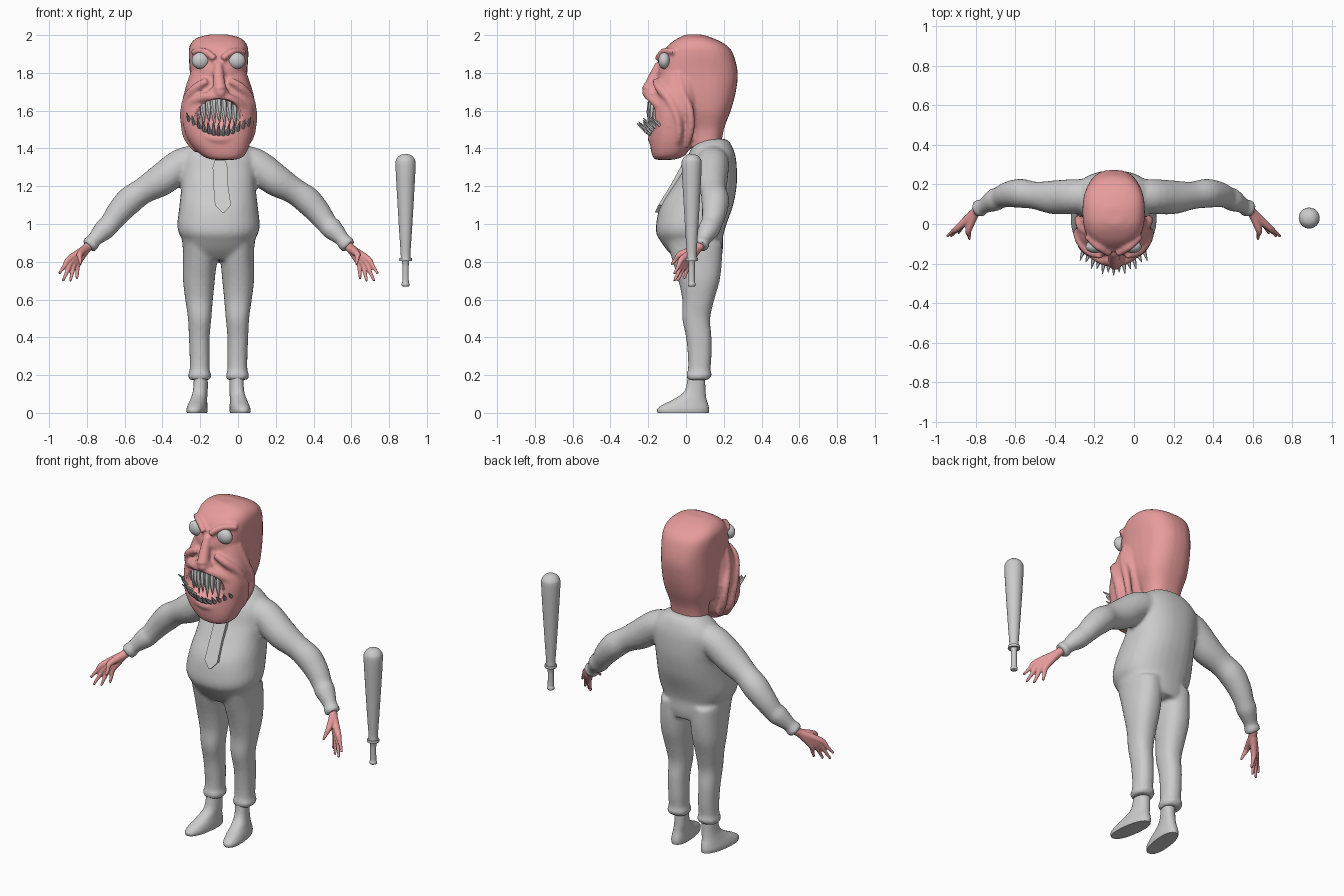
import bpy, bmesh, math
from mathutils import Vector, Matrix

if "Cube" in bpy.data.objects:
    bpy.data.objects.remove(bpy.data.objects["Cube"])

CX = -0.103  # figure's mirror axis


def resample(rows, k=4):
    """Catmull-Rom interpolation of rows of numbers."""
    out, n = [], len(rows)
    for i in range(n - 1):
        a, b, c, d = rows[max(i - 1, 0)], rows[i], rows[i + 1], rows[min(i + 2, n - 1)]
        for j in range(k):
            t = j / k
            out.append([.5 * (2 * q + (r - p) * t + (2 * p - 5 * q + 4 * r - s) * t * t
                              + (3 * q - p - 3 * r + s) * t ** 3) for p, q, r, s in zip(a, b, c, d)])
    return out + [list(rows[-1])]


def skin(bm, rings):
    vs = [[bm.verts.new(p) for p in ring] for ring in rings]
    n = len(vs[0])
    for a, b in zip(vs, vs[1:]):
        for i in range(n):
            bm.faces.new((a[i], a[(i + 1) % n], b[(i + 1) % n], b[i]))
    bm.faces.new(vs[0][::-1])
    bm.faces.new(vs[-1])


def loft(bm, rows, p=2.3, n=32, s=1, shear=0):
    """Stack of rounded sections: z, x offset, half width, y front, y back."""
    rings = []
    for z, ox, hw, yf, yb in resample(rows):
        ring = []
        for i in range(n):
            c, q = math.cos(2 * math.pi * i / n), math.sin(2 * math.pi * i / n)
            y = (yf + yb) / 2 + (yb - yf) / 2 * math.copysign(abs(q) ** (2 / p), q)
            x = ox + hw * math.copysign(abs(c) ** (2 / p), c) - shear * y
            ring.append((CX + s * x, y, z))
        rings.append(ring)
    skin(bm, rings)


def tube(bm, rows, n=12, s=1, k=4):
    """Round tube through rows of x offset, y, z, radius."""
    rows = resample(rows, k)
    pts = [Vector((CX + s * r[0], r[1], r[2])) for r in rows]
    rings = []
    for i, c in enumerate(pts):
        q = (pts[min(i + 1, len(pts) - 1)] - pts[max(i - 1, 0)]).to_track_quat('Z', 'Y')
        rings.append([c + q @ Vector((math.cos(a), math.sin(a), 0)) * rows[i][3]
                      for a in (2 * math.pi * j / n for j in range(n))])
    skin(bm, rings)


def ball(bm, loc, size):
    bmesh.ops.create_uvsphere(bm, u_segments=32, v_segments=20, radius=1,
                              matrix=Matrix.Translation(loc) @ Matrix.Diagonal((*size, 1)))


def make(name, bm, mat=None, voxel=0, smooth=0, cutter=None, angle=40):
    bmesh.ops.recalc_face_normals(bm, faces=bm.faces)
    me = bpy.data.meshes.new(name)
    bm.to_mesh(me)
    bm.free()
    ob = bpy.data.objects.new(name, me)
    bpy.context.collection.objects.link(ob)
    bpy.ops.object.select_all(action='DESELECT')
    bpy.context.view_layer.objects.active = ob
    ob.select_set(True)
    if voxel:
        m = ob.modifiers.new("blend", 'REMESH')
        m.mode, m.voxel_size = 'VOXEL', voxel
    if cutter:
        m = ob.modifiers.new("cut", 'BOOLEAN')
        m.operation, m.object = 'DIFFERENCE', cutter
    if smooth:
        m = ob.modifiers.new("soften", 'SMOOTH')
        m.factor, m.iterations = .5, smooth
    for m in list(ob.modifiers):
        bpy.ops.object.modifier_apply(modifier=m.name)
    bpy.ops.object.shade_smooth_by_angle(angle=math.radians(angle))
    if mat:
        ob.data.materials.clear()
        ob.data.materials.append(mat)
    return ob


skin_mat = bpy.data.materials.new("skin")
skin_mat.diffuse_color = (.8, .33, .33, 1)
skin_mat.use_nodes = True
skin_mat.node_tree.nodes["Principled BSDF"].inputs["Base Color"].default_value = skin_mat.diffuse_color

# Suit: torso, legs and sleeves blended together
bm = bmesh.new()
loft(bm, [(.81, 0, .16, -.05, .185), (.86, 0, .187, -.10, .195), (.92, 0, .195, -.142, .195),
          (.95, 0, .21, -.157, .20), (1.0, 0, .218, -.158, .215), (1.1, 0, .207, -.135, .25),
          (1.2, 0, .197, -.07, .268), (1.28, 0, .2, -.02, .27), (1.36, 0, .2, .01, .262),
          (1.42, 0, .15, .04, .24), (1.45, 0, .10, .08, .215)])
for s in (-1, 1):
    loft(bm, [(.175, .1, .055, .01, .12), (.2, .1, .062, 0, .138), (.225, .1, .053, .01, .13),
              (.3, .1, .053, .01, .135), (.4, .102, .055, 0, .135), (.5, .1, .062, -.02, .128),
              (.6, .103, .073, -.02, .15), (.7, .104, .084, -.04, .178), (.8, .1, .088, -.07, .19),
              (.9, .1, .088, -.1, .19)], s=s)
    tube(bm, [(.10, .14, 1.33, .085), (.19, .14, 1.315, .088), (.30, .135, 1.235, .086),
              (.40, .145, 1.175, .07), (.47, .155, 1.125, .074), (.53, .15, 1.06, .066),
              (.575, .135, 1.0, .056), (.605, .12, .97, .057), (.66, .09, .915, .038),
              (.672, .083, .90, .045), (.69, .075, .88, .042)], n=20, s=s)
make("suit", bm, voxel=.011, smooth=5)

# Shoes with flat soles
for s, side in ((-1, "left"), (1, "right")):
    bm = bmesh.new()
    loft(bm, [(0, .112, .05, -.15, .12), (.02, .112, .052, -.152, .122), (.045, .11, .048, -.12, .117),
              (.075, .107, .042, -.06, .108), (.12, .102, .038, -.005, .103), (.22, .1, .035, .012, .1)],
         s=s, shear=.12)
    make("shoe_" + side, bm)

# Hands: each finger runs wrist, knuckle, tip
fingers = [((.79, -.02, .815), (.844, -.062, .737)), ((.777, -.012, .803), (.824, -.062, .698)),
           ((.762, 0, .795), (.785, -.045, .697)), ((.745, .015, .79), (.75, -.01, .71)),
           ((.735, -.03, .84), (.73, -.078, .785))]
for s, side in ((-1, "left"), (1, "right")):
    bm = bmesh.new()
    for k, t in fingers:
        mid = [(a + b) / 2 for a, b in zip(k, t)]
        tube(bm, [(.675, .085, .90, .022), (.70, .06, .87, .024), (*k, .017), (*mid, .011), (*t, .007)], s=s)
    make("hand_" + side, bm, skin_mat, voxel=.005, smooth=2)

# Tie: a bent plate lying on the belly
bm = bmesh.new()
rows = [(-.124, -.066, 1.337, -.012), (-.134, -.056, 1.30, -.03), (-.130, -.052, 1.2, -.085),
        (-.122, -.037, 1.10, -.147), (-.082, -.072, 1.06, -.165)]
skin(bm, [[(a, y + .0, z), (b, y, z), (b, y + .025, z), (a, y + .025, z)] for a, b, z, y in rows])
make("tie", bm, angle=25)

# Mouth cutter, removed after use
bm = bmesh.new()
ball(bm, (CX, -.225, 1.565), (.152, .115, .10))
cutter = make("mouth_cutter", bm)
cutter.hide_render = True

# Head: skull with neck, jaw, nose, lips, brows and cheek folds
bm = bmesh.new()
loft(bm, [(1.40, 0, .105, .03, .185), (1.5, 0, .11, .02, .20), (1.6, 0, .14, -.05, .237),
          (1.7, 0, .15, -.12, .264), (1.8, 0, .152, -.15, .274), (1.9, 0, .158, -.125, .25),
          (1.95, 0, .15, -.09, .21), (1.985, 0, .115, -.04, .14), (2.003, 0, .05, .0, .08)], p=2.5)
loft(bm, [(1.34, .03, .06, -.16, -.07), (1.36, .025, .11, -.178, -.01), (1.42, .01, .155, -.19, .03),
          (1.5, 0, .183, -.19, .05), (1.6, 0, .192, -.185, .08), (1.7, 0, .175, -.165, .09),
          (1.8, 0, .145, -.14, .1)], p=2.4)
tube(bm, [(0, -.14, 1.85, .022), (0, -.165, 1.79, .028), (.005, -.19, 1.73, .034),
          (.01, -.205, 1.70, .032), (.01, -.19, 1.675, .02)])
lips = []
for i in range(26):
    a = 2 * math.pi * i / 24
    c, q = math.cos(a), math.sin(a)
    lips.append((.163 * c, -.185 + .095 * c * c - .008 * q, 1.563 + .113 * q - .018 * c, .026))
tube(bm, lips, k=2)
for s in (-1, 1):
    ball(bm, (CX + s * .03, -.18, 1.70), (.022, .028, .022))
    tube(bm, [(.02, -.15, 1.875, .018), (.08, -.115, 1.915, .018), (.14, -.06, 1.91, .015)], s=s)
    tube(bm, [(.06, -.16, 1.76, .018), (.12, -.14, 1.72, .025), (.165, -.09, 1.66, .026),
              (.183, -.045, 1.56, .022), (.165, -.04, 1.46, .022), (.11, -.07, 1.39, .02)], s=s)
    tube(bm, [(.135, -.04, 1.8, .015), (.16, -.02, 1.7, .022), (.178, .02, 1.6, .022),
              (.165, .025, 1.5, .02), (.12, .0, 1.41, .018)], s=s)
make("head", bm, skin_mat, voxel=.009, smooth=4, cutter=cutter, angle=60)
bpy.data.objects.remove(cutter)

# Eyes
for s, side in ((-1, "left"), (1, "right")):
    bm = bmesh.new()
    ball(bm, (CX + s * .095, -.115, 1.865), (.047, .032, .044))
    make("eye_" + side, bm)

# Teeth: long upper fangs, lower ones jutting forward
bm = bmesh.new()
for i in range(11):
    u = (i - 5) / 5
    x, y, z = .138 * u, -.185 + .085 * u * u, 1.662 - .035 * u * u - .015 * u
    d = .02 * (i % 2)
    tube(bm, [(x, y, z, .016), (x + .002, y - .01, z - .07, .014),
              (x + .006, y - .012, z - .15 + d + .05 * u * u, .002)], n=6, k=2)
make("upper_teeth", bm)
bm = bmesh.new()
for i in range(13):
    u = (i - 6) / 6
    x, y, z = .135 * u, -.165 + .075 * u * u, 1.458 + .045 * u * u - .012 * u
    d = .015 * (i % 2)
    tube(bm, [(x, y, z, .013), (x + .02 * u, y - .05, z + .035, .011),
              (x + .035 * u, y - .095 + d, z + .075, .002)], n=6, k=2)
make("lower_teeth", bm)

# Bat standing beside the figure
bm = bmesh.new()
tube(bm, [(0.99, .03, z, r) for z, r in
          ((.67, .016), (.673, .02), (.685, .02), (.70, .017), (.80, .018), (.805, .033), (.82, .033),
           (.826, .025), (.95, .033), (1.15, .045), (1.31, .053), (1.345, .047), (1.365, .028), (1.371, .004))],
     n=32, k=3)
make("bat", bm)
